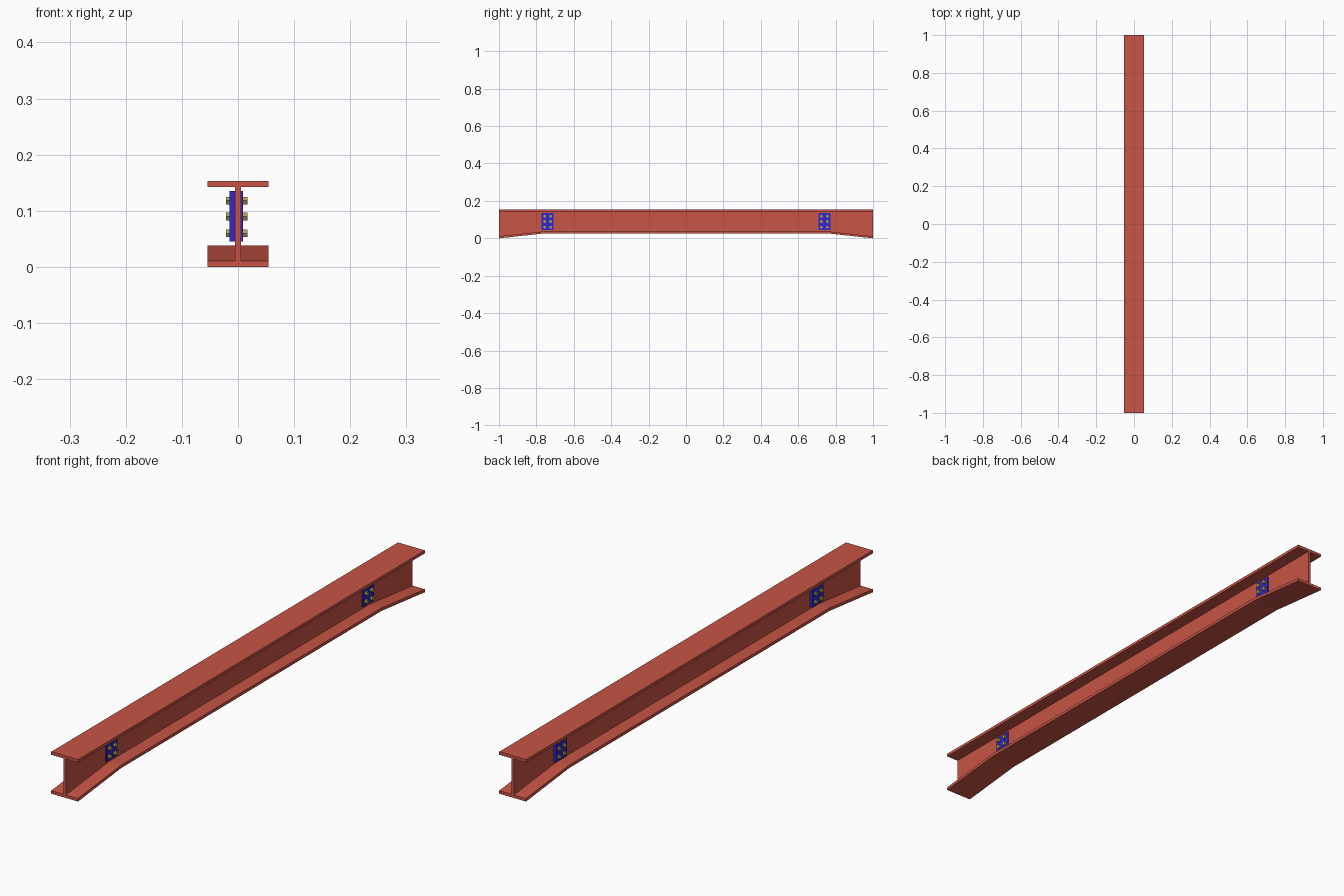
import bpy, bmesh, math
from mathutils import Matrix

if "Cube" in bpy.data.objects:
    bpy.data.objects.remove(bpy.data.objects["Cube"])


def material(name, color):
    m = bpy.data.materials.new(name)
    m.diffuse_color = (*color, 1)
    m.use_nodes = True
    m.node_tree.nodes["Principled BSDF"].inputs["Base Color"].default_value = m.diffuse_color
    return m


RED = material("red_steel", (0.58, 0.09, 0.06))
BLUE = material("blue_plate", (0.03, 0.02, 0.62))
GOLD = material("brass", (0.45, 0.36, 0.08))


def finish(name, bm, mat):
    bmesh.ops.recalc_face_normals(bm, faces=bm.faces)
    me = bpy.data.meshes.new(name)
    bm.to_mesh(me)
    bm.free()
    me.materials.append(mat)
    ob = bpy.data.objects.new(name, me)
    bpy.context.collection.objects.link(ob)
    return ob


def extrude_x(name, profile, x0, x1, mat):
    """Extrude a (y, z) outline from x0 to x1."""
    bm = bmesh.new()
    face = bm.faces.new([bm.verts.new((x0, y, z)) for y, z in profile])
    new = bmesh.ops.extrude_face_region(bm, geom=[face])["geom"]
    verts = [v for v in new if isinstance(v, bmesh.types.BMVert)]
    bmesh.ops.translate(bm, verts=verts, vec=(x1 - x0, 0, 0))
    return finish(name, bm, mat)


def rect(y0, y1, z0, z1):
    return [(y0, z0), (y1, z0), (y1, z1), (y0, z1)]


HALF, WEB, T, TOP, RISE, BEND = 0.054, 0.005, 0.011, 0.153, 0.027, 0.75

# Lower edge of the beam: raised middle, haunches dropping to the ends
lower = [(-1, 0), (-BEND, RISE), (BEND, RISE), (1, 0)]
upper = [(y, z + T) for y, z in lower]

# Beam: top flange, cranked bottom flange, web between them
extrude_x("top_flange", rect(-1, 1, TOP - T, TOP), -HALF, HALF, RED)
extrude_x("bottom_flange", lower + upper[::-1], -HALF, HALF, RED)
extrude_x("web", upper + [(1, TOP - T), (-1, TOP - T)], -WEB, WEB, RED)

# Splice plates on both sides of the web, with hexagonal bolts through them
for side, label in ((-1, "front"), (1, "back")):
    yc = side * 0.74
    plate = rect(yc - 0.032, yc + 0.032, 0.045, 0.135)
    extrude_x(label + "_left_plate", plate, -0.015, -WEB, BLUE)
    extrude_x(label + "_right_plate", plate, WEB, 0.009, BLUE)
    bm = bmesh.new()
    for dy in (-0.016, 0.016):
        for z in (0.06, 0.09, 0.118):
            m = (Matrix.Translation((-0.002, yc + dy, z))
                 @ Matrix.Rotation(math.pi / 2, 4, 'Y'))
            bmesh.ops.create_cone(bm, cap_ends=True, segments=6, radius1=0.008,
                                  radius2=0.008, depth=0.038, matrix=m)
    finish(label + "_bolts", bm, GOLD)
